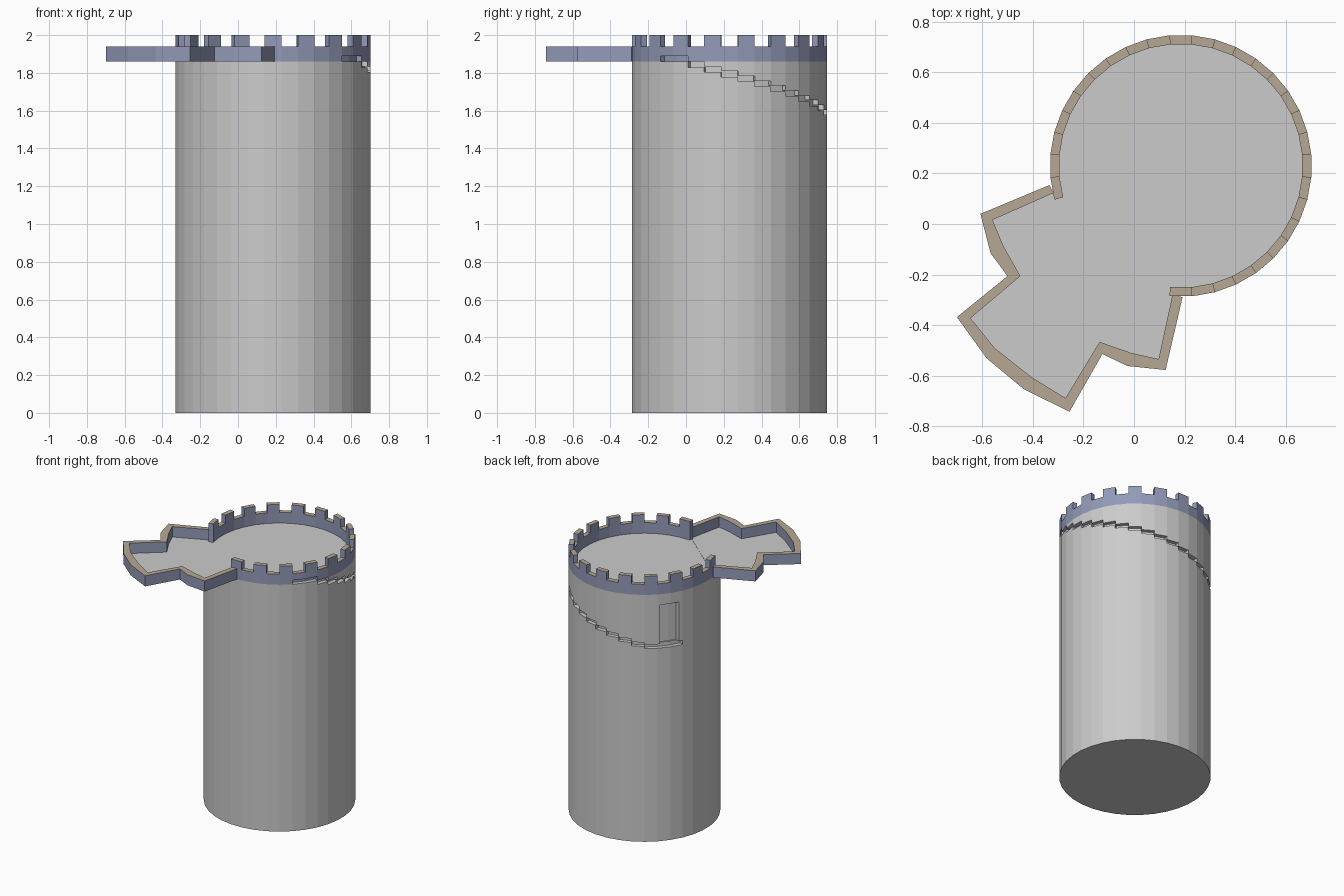
import bpy, bmesh, math

if "Cube" in bpy.data.objects:
    bpy.data.objects.remove(bpy.data.objects["Cube"])

CX, CY, R, T = 0.185, 0.23, 0.5175, 0.036    # tower centre, radius, parapet thickness
Z0, Z1, Z2 = 1.86, 1.94, 2.0                 # deck, wall top, merlon top


def material(name, rgb):
    m = bpy.data.materials.new(name)
    m.diffuse_color = (*rgb, 1)
    m.use_nodes = True
    m.node_tree.nodes["Principled BSDF"].inputs["Base Color"].default_value = m.diffuse_color
    return m


STONE = material("grey stone", (0.60, 0.60, 0.60))
BLUE = material("blue grey wall", (0.29, 0.325, 0.48))
TAN = material("tan coping", (0.47, 0.39, 0.295))


def pt(deg, r, z):
    a = math.radians(deg)
    return (CX + r * math.cos(a), CY + r * math.sin(a), z)


def finish(name, bm, mats):
    bmesh.ops.remove_doubles(bm, verts=bm.verts, dist=1e-5)
    bmesh.ops.recalc_face_normals(bm, faces=bm.faces)
    if len(mats) > 1:                        # upward faces get the coping colour
        for f in bm.faces:
            f.material_index = int(f.normal.z > 0.9)
    me = bpy.data.meshes.new(name)
    bm.to_mesh(me)
    bm.free()
    for m in mats:
        me.materials.append(m)
    ob = bpy.data.objects.new(name, me)
    bpy.context.collection.objects.link(ob)
    return ob


def prism(name, outline, z0, z1, mats):
    bm = bmesh.new()
    lo = [bm.verts.new((x, y, z0)) for x, y in outline]
    hi = [bm.verts.new((x, y, z1)) for x, y in outline]
    bm.faces.new(lo[::-1])
    bm.faces.new(hi)
    for i in range(len(lo)):
        j = (i + 1) % len(lo)
        bm.faces.new((lo[i], lo[j], hi[j], hi[i]))
    return finish(name, bm, mats)


def strip(outer, inner, z0, z1):
    """Open wall of rectangular section; returns bmesh and its top faces."""
    bm = bmesh.new()
    rows = [[bm.verts.new((*o[:2], z0)), bm.verts.new((*o[:2], z1)),
             bm.verts.new((*i[:2], z1)), bm.verts.new((*i[:2], z0))]
            for o, i in zip(outer, inner)]
    tops = []
    for a, b in zip(rows, rows[1:]):
        for k in range(4):
            f = bm.faces.new((a[k], b[k], b[(k + 1) % 4], a[(k + 1) % 4]))
            if k == 1:
                tops.append(f)
    bm.faces.new(rows[0])
    bm.faces.new(rows[-1][::-1])
    return bm, tops


def carve(target, a0, a1, z0, z1, depth):
    """Cut an arc-shaped recess into the outside of the target."""
    n = max(1, round((a1 - a0) / 10))
    angs = [a0 + (a1 - a0) * i / n for i in range(n + 1)]
    outline = [pt(a, R + 0.05, 0)[:2] for a in angs]
    outline += [pt(a, R - depth, 0)[:2] for a in reversed(angs)]
    cutter = prism("cutter", outline, z0, z1, [STONE])
    cutter.hide_render = True
    mod = target.modifiers.new("cut", 'BOOLEAN')
    mod.operation, mod.solver, mod.object = 'DIFFERENCE', 'EXACT', cutter
    bpy.context.view_layer.objects.active = target
    bpy.ops.object.modifier_apply(modifier=mod.name)
    bpy.data.objects.remove(cutter)


# tower shaft with the descending stair slot, its landing and a doorway
tower = prism("tower", [pt(5 + 10 * i, R, 0)[:2] for i in range(36)], 0, Z0, [STONE])
for i in range(1, 16):
    c = -30 + 10 * i
    top = min(1.886 - 0.0256 * i, Z0 - 0.0005)
    carve(tower, c - 5.05, c + 5.05, top - 0.03, top, 0.03)
carve(tower, 124.95, 155, 1.455, 1.485, 0.03)
carve(tower, 137, 152, 1.484, 1.78, 0.04)

# round parapet, open towards the platform, every second sector raised
angles = [265 + 10 * i for i in range(30)]
bm, tops = strip([pt(a, R, 0) for a in angles], [pt(a, R - T, 0) for a in angles], Z0, Z1)
for f in tops[::2]:
    up = bmesh.ops.extrude_face_region(bm, geom=[f])["geom"]
    for v in up:
        if isinstance(v, bmesh.types.BMVert):
            v.co.z = Z2
    if f.is_valid:
        bm.faces.remove(f)
parapet = finish("parapet", bm, [BLUE, TAN])
carve(parapet, 315, 335, Z0 - 0.01, Z0 + 0.03, 0.03)

# flared platform: low wall and floor
outer = [(-.334, .154), (-.607, .04), (-.567, -.115), (-.50, -.206), (-.70, -.368), (-.583, -.53),
         (-.437, -.652), (-.255, -.742), (-.125, -.514), (-.026, -.561), (.125, -.577), (.192, -.289)]
inner = [(-.318, .1225), (-.559, .016), (-.516, -.087), (-.449, -.206), (-.646, -.372), (-.551, -.49),
         (-.405, -.605), (-.271, -.688), (-.136, -.466), (-.01, -.51), (.097, -.534), (.152, -.28)]
bm, _ = strip(outer, inner, Z0, Z1)
finish("platform_wall", bm, [BLUE, TAN])
prism("platform_floor", inner, Z0, Z0 + 0.002, [STONE])
